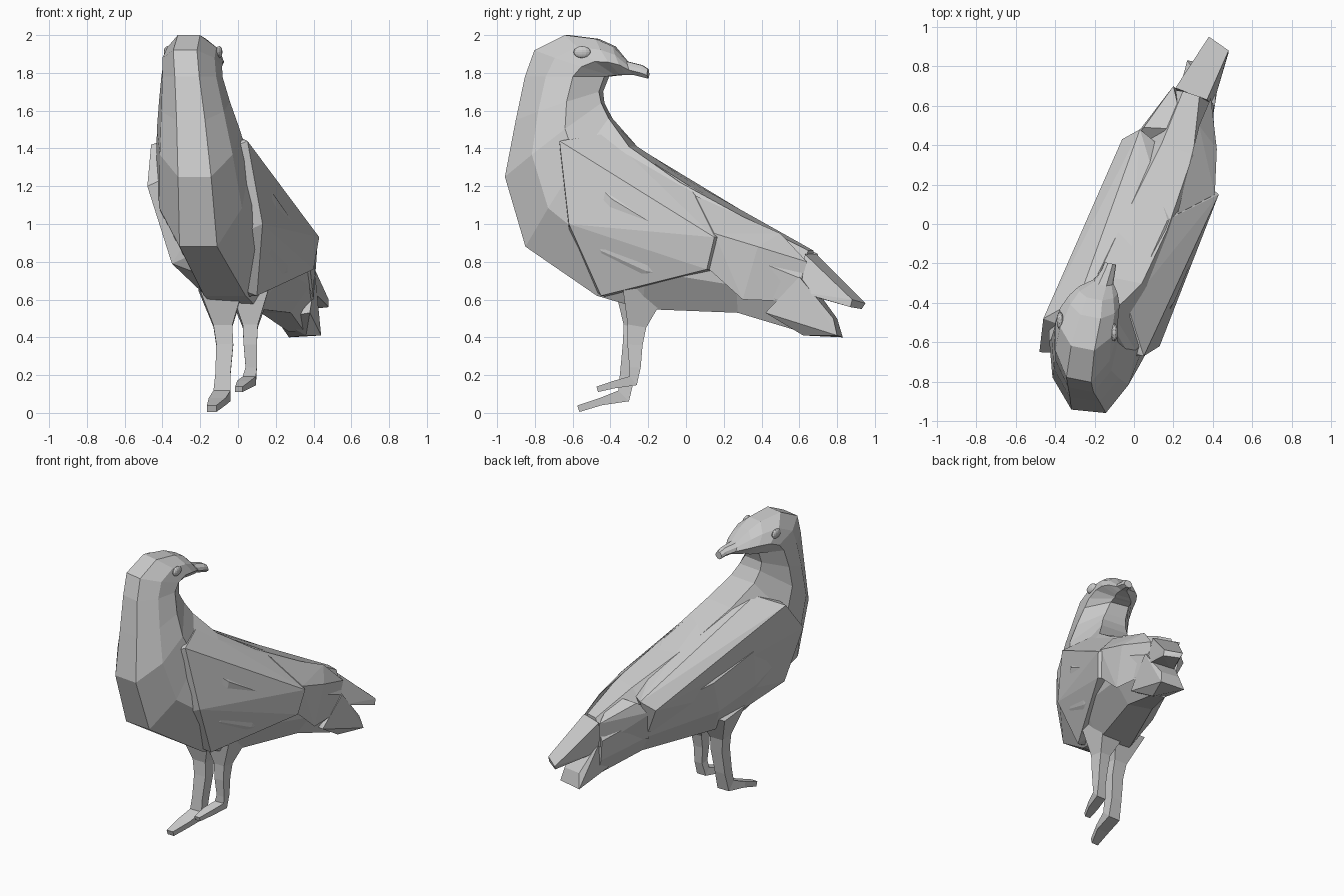
import bpy, bmesh
from mathutils import Vector

def finish(name, bm):
    bmesh.ops.recalc_face_normals(bm, faces=bm.faces)
    me = bpy.data.meshes.new(name)
    bm.to_mesh(me)
    bm.free()
    ob = bpy.data.objects.new(name, me)
    bpy.context.collection.objects.link(ob)
    return ob

def loft(name, rings):
    bm = bmesh.new()
    loops = [[bm.verts.new(p) for p in r] for r in rings]
    n = len(loops[0])
    for a, b in zip(loops, loops[1:]):
        for i in range(n):
            j = (i + 1) % n
            bm.faces.new((a[i], a[j], b[j], b[i]))
    bm.faces.new(loops[0])
    bm.faces.new(loops[-1])
    return finish(name, bm)

def hull(name, pts):
    bm = bmesh.new()
    for p in pts:
        bm.verts.new(p)
    res = bmesh.ops.convex_hull(bm, input=bm.verts)
    loose = [v for v in bm.verts if not v.link_faces]
    bmesh.ops.delete(bm, geom=loose, context='VERTS')
    bmesh.ops.dissolve_limit(bm, angle_limit=0.05, verts=bm.verts, edges=bm.edges)
    return finish(name, bm)

# Eight-sided section: (fraction from front/belly to back, share of half width)
SECTION = [(0, -.4), (.3, -.88), (.65, -1), (1, -.4), (1, .4), (.65, 1), (.3, .88), (0, .4)]

def section(xf, yf, zf, xb, yb, zb, w, skew):
    f, b = Vector((xf, yf, zf)), Vector((xb, yb, zb))
    side = Vector((1, skew, 0)).normalized()
    return [f.lerp(b, t) + side * (w * k) for t, k in SECTION]

# Body, neck, backward-turned head and beak as one loft
body = [
    (.31, .62, .43, .29, .66, .86, .11, -.33),
    (.20, .30, .53, .22, .38, 1.01, .21, -.33),
    (.00, -.20, .55, .06, .00, 1.22, .28, -.3),
    (-.07, -.45, .62, -.07, -.28, 1.41, .28, -.2),
    (-.21, -.84, .88, -.17, -.40, 1.56, .25, -.1),
    (-.23, -.95, 1.25, -.20, -.44, 1.64, .22, -.1),
    (-.25, -.89, 1.55, -.22, -.45, 1.70, .19, -.15),
    (-.27, -.84, 1.78, -.23, -.42, 1.78, .165, -.2),
    (-.28, -.79, 1.92, -.22, -.38, 1.785, .16, -.2),
    (-.26, -.63, 2.0, -.21, -.36, 1.785, .15, -.2),
    (-.22, -.47, 1.98, -.19, -.34, 1.79, .13, -.2),
    (-.20, -.38, 1.94, -.17, -.31, 1.79, .10, -.2),
    (-.16, -.31, 1.86, -.15, -.28, 1.79, .05, -.2),
    (-.13, -.23, 1.84, -.13, -.24, 1.78, .035, -.2),
    (-.12, -.20, 1.82, -.12, -.20, 1.77, .03, -.2),
]
loft("body_neck_head", [section(*r) for r in body])

# Folded wings wrapping the flanks and meeting over the back
right_edge = [(.05, -.67, 1.44), (-.03, -.42, 1.48), (.13, -.62, 1.0), (.10, -.45, .62),
              (.40, .11, .76), (.43, .15, .93), (.17, .02, 1.2)]
left_edge = [(-.28, -.38, 1.48), (-.46, -.48, 1.42), (-.48, -.65, 1.2), (-.35, -.62, .79),
             (-.15, -.32, .60), (-.06, .43, .90), (.02, .40, .72), (.03, .48, .96)]
hull("folded_wings", right_edge + left_edge)

# Wing tips running back over the rump
hull("right_wing_tip", [(.38, .10, .78), (.41, .15, .95), (.22, .05, 1.15), (.42, .38, .88),
                        (.40, .30, .60), (.39, .64, .80), (.33, .50, .95), (.38, .58, .59)])
hull("left_wing_tip", [(-.03, .40, .88), (.03, .38, .66), (.05, .49, .95), (.20, .70, .84),
                       (.22, .68, .66), (.25, .48, .95)])

# Forked tail
hull("upper_tail", [(.21, .69, .84), (.37, .63, .84), (.23, .66, .62), (.40, .60, .64),
                    (.38, .95, .58), (.48, .88, .60), (.39, .93, .55), (.48, .87, .56)])
hull("lower_tail", [(.22, .64, .72), (.41, .60, .72), (.20, .50, .50), (.38, .42, .53),
                    (.27, .83, .40), (.44, .80, .41), (.36, .62, .41), (.29, .80, .50), (.42, .78, .50)])

# Legs with feet: tapered boxes along a path of (x, y, z, half width, half depth)
def leg(name, path):
    rings = []
    for i, (x, y, z, w, d) in enumerate(path):
        c = Vector((x, y, z))
        a, b = Vector(path[max(i - 1, 0)][:3]), Vector(path[min(i + 1, len(path) - 1)][:3])
        t = (b - a).normalized()
        side = Vector((1, 0, 0))
        front = t.cross(side).normalized()
        rings.append([c + side * w * sx + front * d * sy
                      for sx, sy in ((-1, -1), (1, -1), (1, 1), (-1, 1))])
    loft(name, rings)

leg("left_leg", [(-.09, -.26, .66, .12, .12), (-.08, -.28, .46, .05, .05), (-.07, -.29, .36, .045, .045),
                 (-.08, -.31, .20, .04, .04), (-.085, -.33, .09, .045, .04),
                 (-.11, -.45, .06, .045, .02), (-.14, -.57, .022, .025, .018)])
leg("right_leg", [(.06, -.22, .66, .11, .12), (.065, -.26, .46, .04, .05), (.065, -.27, .36, .035, .04),
                  (.07, -.27, .24, .03, .03), (.06, -.28, .17, .035, .03),
                  (.03, -.38, .15, .035, .02), (.005, -.47, .125, .02, .015)])

# Eyes
for name, loc in (("right_eye", (-.10, -.55, 1.91)), ("left_eye", (-.375, -.49, 1.91))):
    bm = bmesh.new()
    bmesh.ops.create_uvsphere(bm, u_segments=12, v_segments=8, radius=.035)
    ob = finish(name, bm)
    ob.location = loc
    ob.scale = (.5, 1.3, .9)
